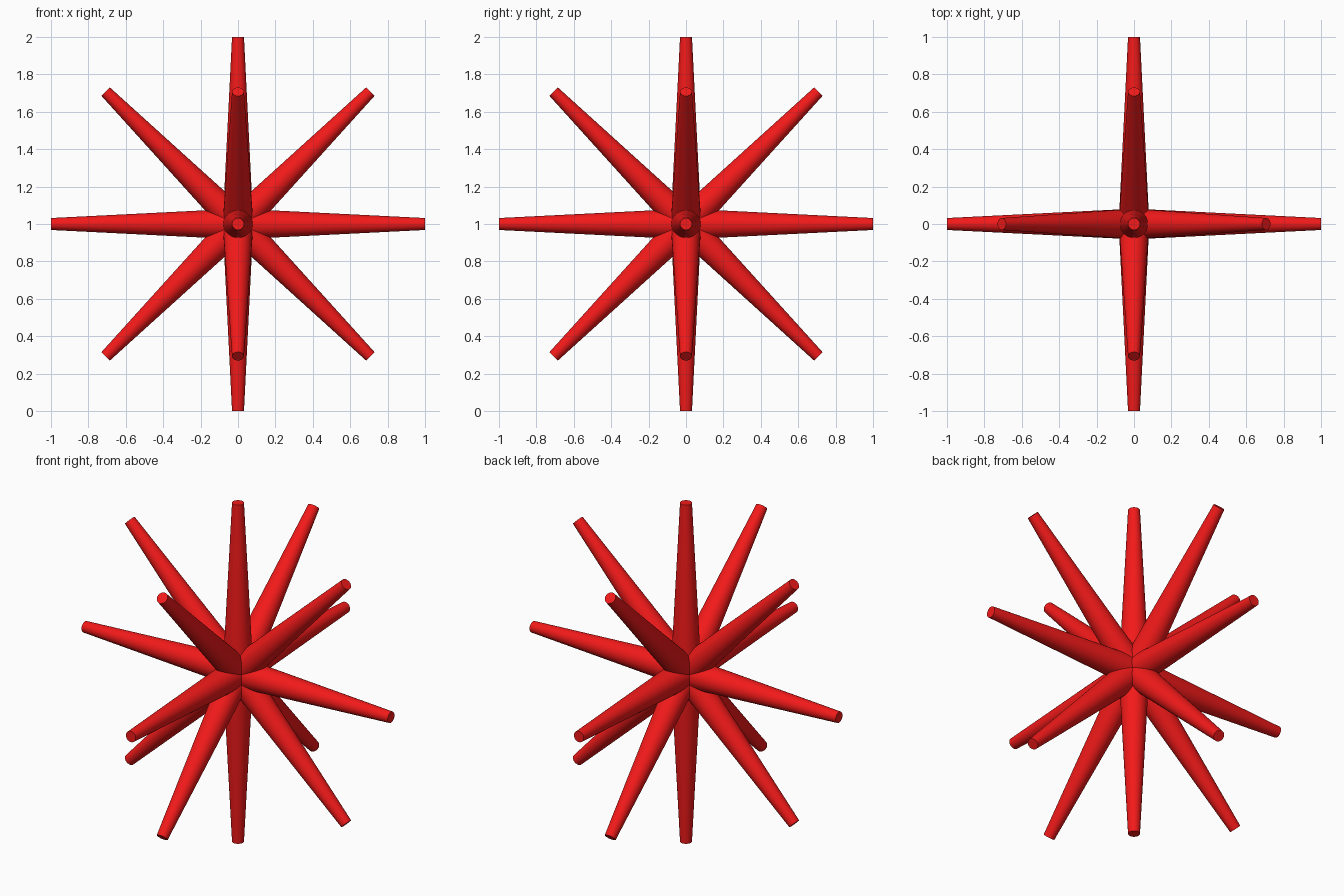
import bpy, math
from mathutils import Vector

if "Cube" in bpy.data.objects:
    bpy.data.objects.remove(bpy.data.objects["Cube"])

red = bpy.data.materials.new("red")
red.diffuse_color = (0.9, 0.01, 0.01, 1)
red.use_nodes = True
red.node_tree.nodes["Principled BSDF"].inputs["Base Color"].default_value = red.diffuse_color

CENTRE = Vector((0, 0, 1))


def spike(name, direction):
    """Tapered round spike running from the centre outwards."""
    d = Vector(direction).normalized()
    bpy.ops.mesh.primitive_cone_add(
        vertices=32, radius1=0.082, radius2=0.032, depth=1,
        location=CENTRE + d * 0.5,
        rotation=d.to_track_quat('Z', 'Y').to_euler())
    ob = bpy.context.object
    ob.name = name
    ob.data.materials.append(red)
    bpy.ops.object.shade_smooth_by_angle(angle=math.radians(40))


# Vertical spikes
spike("spike_top", (0, 0, 1))
spike("spike_bottom", (0, 0, -1))

# Two upright fans of spikes, one across and one front to back
for fan, axis in (("side", Vector((1, 0, 0))), ("depth", Vector((0, 1, 0)))):
    for s in (-1, 1):
        for level, z in (("low", -1), ("level", 0), ("high", 1)):
            end = "plus" if s > 0 else "minus"
            spike(f"spike_{fan}_{end}_{level}", axis * s + Vector((0, 0, z)))
